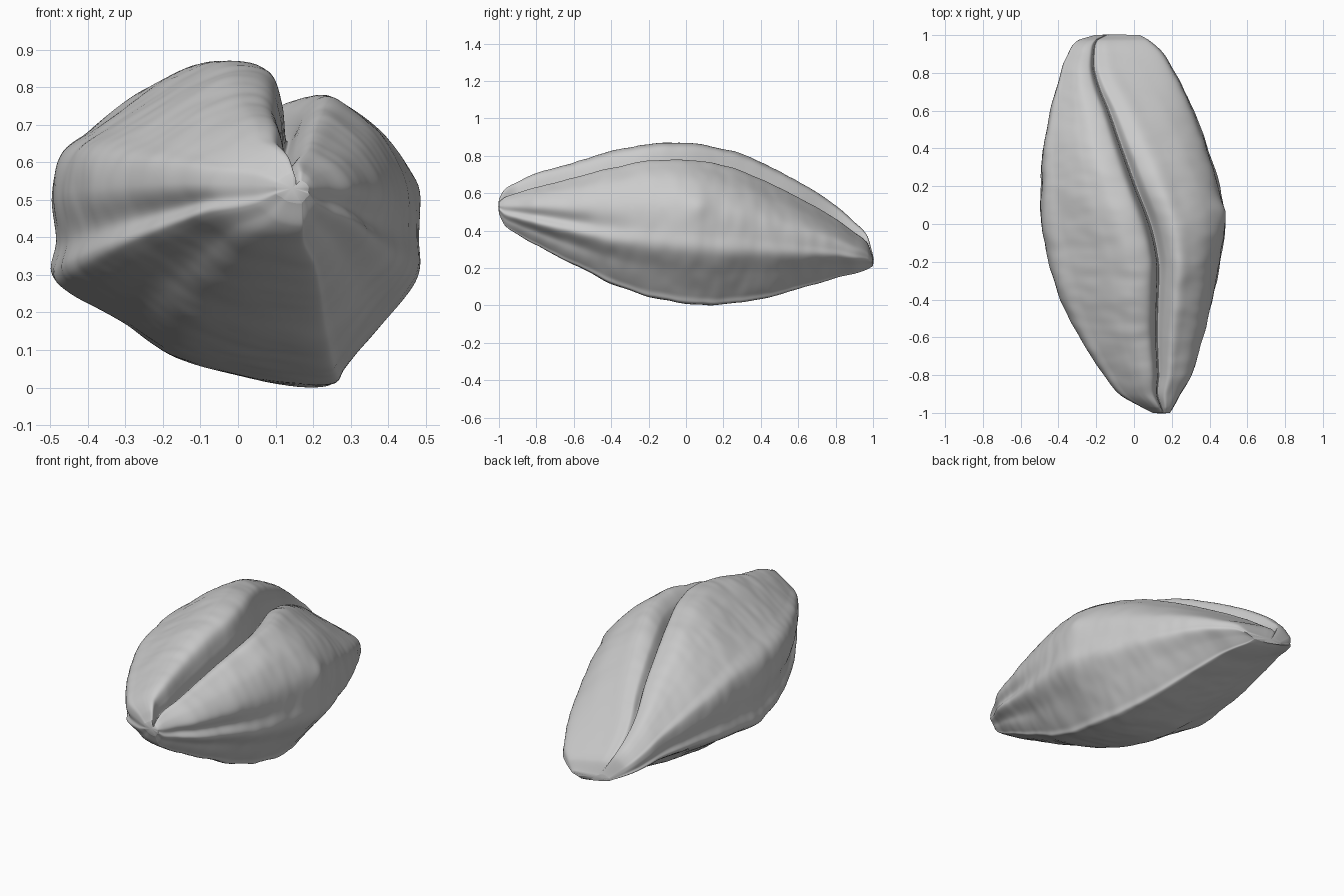
import bpy, bmesh, math
from mathutils import Vector, noise

RINGS, SIDES = 200, 240

# Body stations along the length: y, x min, x max, z bottom, z top, twist
STATIONS = [
    (-1, .1, .19, .49, .57, 0), (-.97, .04, .21, .43, .62, 0),
    (-.9, -.08, .25, .38, .66, 0), (-.8, -.16, .31, .32, .705, 0),
    (-.6, -.29, .37, .22, .765, .02), (-.4, -.39, .42, .12, .825, .05),
    (-.2, -.45, .455, .05, .862, .05), (0, -.49, .485, .01, .868, -.05),
    (.2, -.49, .45, .003, .84, -.17), (.4, -.48, .39, .03, .765, -.27),
    (.6, -.445, .31, .08, .662, -.39), (.8, -.39, .215, .14, .535, -.58),
    (.9, -.35, .155, .165, .445, -.62), (.97, -.3, .08, .19, .37, -.62),
    (1, -.21, .03, .21, .27, -.62)]

# Cross-section in unit width and height, starting at the groove floor
SECTION = [
    (.23, .76), (.2, .88), (.12, .98), (-.1, 1), (-.32, .95), (-.52, .88),
    (-.75, .79), (-.94, .71), (-1, .58), (-.97, .44), (-1, .34), (-.9, .28),
    (-.62, .19), (-.32, .08), (.1, .02), (.5, 0), (.6, .05), (.8, .19),
    (.99, .33), (1, .45), (.97, .62), (.83, .76), (.64, .85), (.48, .895),
    (.33, .85)]


def hermite(a, b, slope_a, slope_b, t):
    """Cubic blend from a to b."""
    u = 1 - t
    return a * u * u * (1 + 2 * t) + b * t * t * (3 - 2 * t) + slope_a * t * u * u - slope_b * t * t * u


def closed_curve(points, count):
    """Evenly sample a smooth closed curve through the points."""
    n = len(points)
    result = []
    for i in range(count):
        k, t = divmod(i * n / count, 1)
        p, a, b, q = (Vector(points[(int(k) + j) % n]) for j in (-1, 0, 1, 2))
        result.append(hermite(a, b, (b - p) / 2, (q - a) / 2, t))
    return result


def station_at(y):
    """Smoothly interpolate the station table at y."""
    last = len(STATIONS) - 1
    k = max(i for i in range(last) if STATIONS[i][0] <= y or i == 0)
    p, a, b, q = (STATIONS[min(max(k + j, 0), last)] for j in (-1, 0, 1, 2))
    span = b[0] - a[0]
    t = (y - a[0]) / span
    return [hermite(a[c], b[c], (b[c] - p[c]) / (b[0] - p[0]) * span,
                    (q[c] - a[c]) / (q[0] - a[0]) * span, t) for c in range(1, 6)]


def bump(value, centre, width):
    return math.exp(-((value - centre) / width) ** 2)


def smooth_step(value, centre, steepness):
    return 1 / (1 + math.exp((centre - value) * steepness))


def body_point(y, u, w):
    left, right, bottom, top, twist = station_at(y)
    upper = smooth_step(w, .42, 14)
    # The groove is wide in front and a shallow crease at the back
    w += .07 * y * bump(u, .27, .12) * upper
    # The lower lobe sinks further toward both tips
    w *= 1 - .14 * y * y * smooth_step(u, .2, 25)
    # The underside slants up to one flank at the back
    w += .33 * max(y, 0) * ((1 - u) / 2) ** 2 * (1 - w)
    # The groove drifts sideways toward the back, the keel stays straight
    twist *= upper
    u = (u + twist) / (1 + twist * u)
    centre, half = (left + right) / 2, (right - left) / 2
    point = Vector((centre + half * u, y, bottom + (top - bottom) * w))
    # Lengthwise folds, deepest near the front
    front = bump(y, -.75, .35)
    crease = bump(w, .42, .08) + .7 * bump(w, .2, .07)
    inward = Vector((centre - point.x, 0, 0))
    point += inward * front * crease * .1
    # Soft ripples across the skin, fading at the tips
    fade = 1 - abs(y) ** 6
    ripple = noise.noise(Vector((point.x * 4, y * 7, point.z * 4)))
    fine = noise.noise(Vector((point.x * 9, y * 18, point.z * 9)))
    outward = Vector((u, 0, 2 * w - 1))
    point += outward * fade * (ripple * .007 + fine * .003)
    # Small scar on one flank
    if u > .5:
        point.x += .012 * bump(y, .07, .06) * bump(point.z, .54, .06)
    return point


# Loft the rings into one closed skin
mesh = bpy.data.meshes.new("seed_body")
bm = bmesh.new()
outline = closed_curve(SECTION, SIDES)
rings = []
for r in range(RINGS):
    y = -math.cos(math.pi * r / (RINGS - 1))
    rings.append([bm.verts.new(body_point(y, p.x, p.y)) for p in outline])
for a, b in zip(rings, rings[1:]):
    for i in range(SIDES):
        j = (i + 1) % SIDES
        bm.faces.new((a[i], a[j], b[j], b[i]))

# Round off both tips
for ring, push in ((rings[0], -.004), (rings[-1], .004)):
    middle = sum((v.co for v in ring), Vector()) / SIDES
    tip = bm.verts.new(middle + Vector((0, push, 0)))
    for i in range(SIDES):
        bm.faces.new((ring[i], ring[(i + 1) % SIDES], tip))
bmesh.ops.recalc_face_normals(bm, faces=bm.faces)
bm.to_mesh(mesh)
bm.free()

# Plain grey skin
grey = bpy.data.materials.new("plain_grey")
grey.use_nodes = True
colour = (.6, .6, .6, 1)
grey.diffuse_color = colour
grey.node_tree.nodes["Principled BSDF"].inputs["Base Color"].default_value = colour
mesh.materials.append(grey)

cube = bpy.data.objects.get("Cube")
if cube:
    bpy.data.objects.remove(cube)
body = bpy.data.objects.new("seed_body", mesh)
bpy.context.collection.objects.link(body)
bpy.context.view_layer.objects.active = body
body.select_set(True)
bpy.ops.object.shade_smooth_by_angle(angle=math.radians(60))
